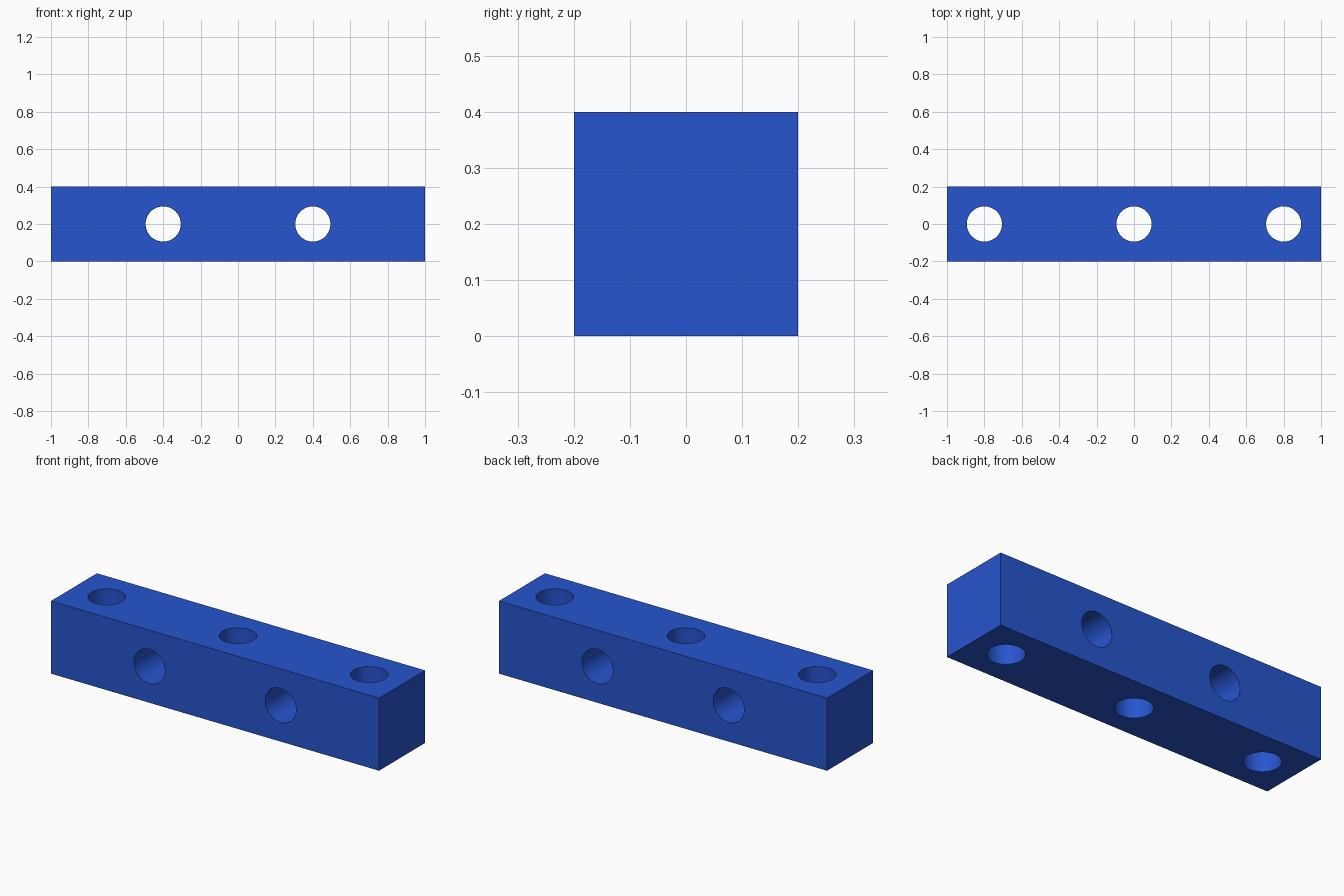
import bpy
import math

if "Cube" in bpy.data.objects:
    bpy.data.objects.remove(bpy.data.objects["Cube"])

LENGTH, SIDE, HOLE_R = 2.0, 0.4, 0.094

# Square bar
bpy.ops.mesh.primitive_cube_add(size=1, location=(0, 0, SIDE / 2))
bar = bpy.context.object
bar.name = "drilled_bar"
bar.scale = (LENGTH, SIDE, SIDE)
bpy.ops.object.transform_apply(location=False, rotation=False, scale=True)

blue = bpy.data.materials.new("blue")
blue.diffuse_color = (0.02, 0.09, 0.62, 1)
blue.use_nodes = True
blue.node_tree.nodes["Principled BSDF"].inputs["Base Color"].default_value = blue.diffuse_color
bar.data.materials.append(blue)


def drill(x, tilt):
    """Cut one round through-hole at x, along z (tilt 0) or y (tilt 90 degrees)."""
    bpy.ops.mesh.primitive_cylinder_add(
        vertices=64, radius=HOLE_R, depth=SIDE * 2,
        location=(x, 0, SIDE / 2), rotation=(tilt, 0, 0))
    cutter = bpy.context.object
    cutter.name = "hole_cutter"
    cutter.hide_render = True
    cutter.data.materials.append(blue)
    mod = bar.modifiers.new("hole", 'BOOLEAN')
    mod.operation = 'DIFFERENCE'
    mod.solver = 'EXACT'
    mod.object = cutter
    bpy.ops.object.select_all(action='DESELECT')
    bpy.context.view_layer.objects.active = bar
    bar.select_set(True)
    bpy.ops.object.modifier_apply(modifier=mod.name)
    bpy.data.objects.remove(cutter, do_unlink=True)


# Vertical holes through top and bottom
for x in (-0.8, 0.0, 0.8):
    drill(x, 0)

# Horizontal holes through front and back
for x in (-0.4, 0.4):
    drill(x, math.pi / 2)

# Smooth hole walls, sharp rims and corners
bpy.ops.object.shade_smooth_by_angle(angle=math.radians(30))
